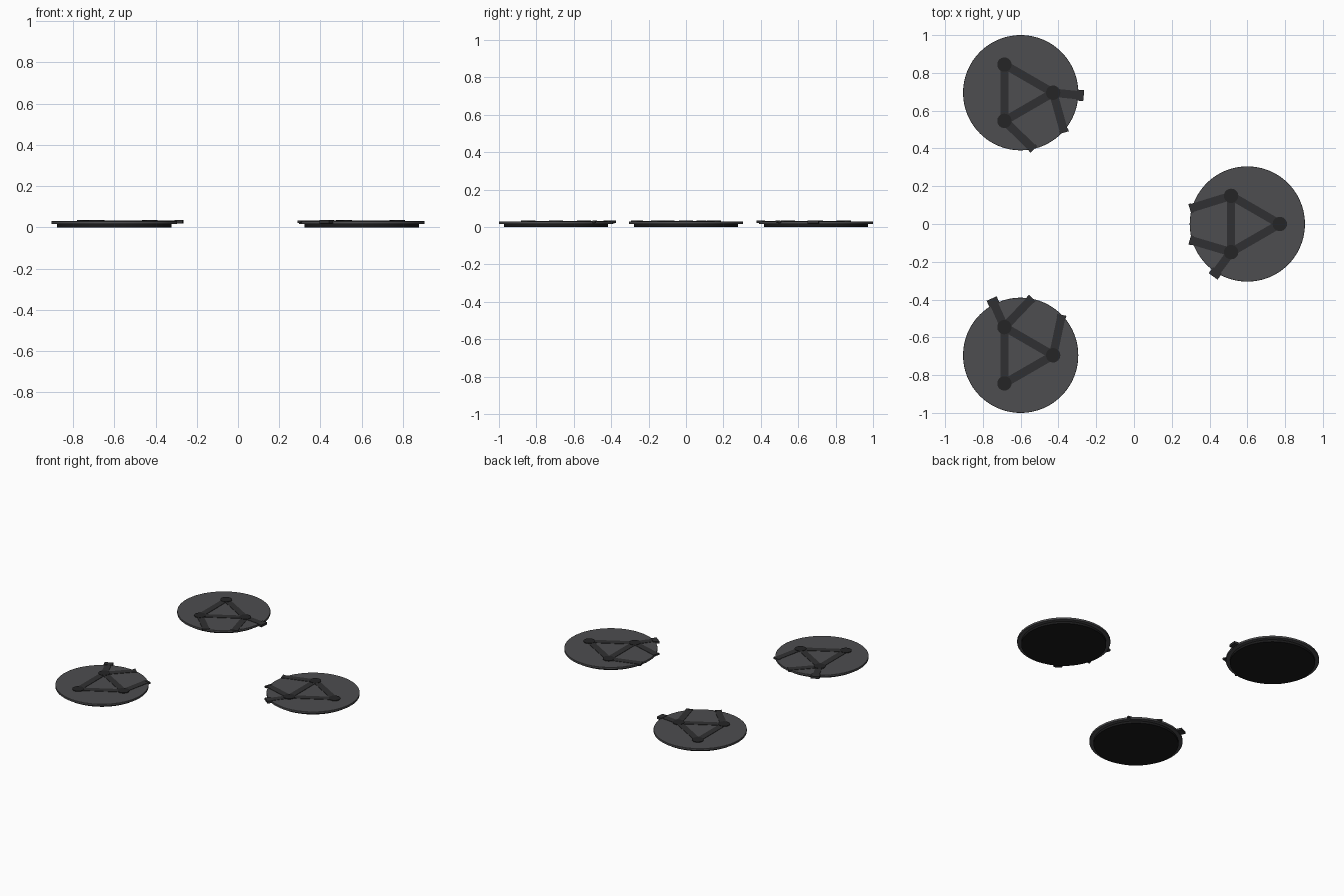
import bpy
from math import atan2, cos, sin, radians, hypot
from mathutils import Vector

if "Cube" in bpy.data.objects:
    bpy.data.objects.remove(bpy.data.objects["Cube"])


def material(name, v, a=1.0):
    m = bpy.data.materials.new(name)
    m.diffuse_color = (v, v, v * 1.05, a)
    m.use_nodes = True
    m.node_tree.nodes["Principled BSDF"].inputs["Base Color"].default_value = m.diffuse_color
    return m


BASE = material("base_black", 0.01)
PLATE = material("plate_grey", 0.075)
LINK = material("link_dark", 0.03)
NODE = material("node_dark", 0.018)


def finish(ob, name, mat, bevel):
    ob.name = name
    ob.data.materials.append(mat)
    bpy.ops.object.transform_apply(location=False, rotation=False, scale=True)
    if bevel:
        b = ob.modifiers.new("bevel", 'BEVEL')
        b.width, b.segments = bevel, 2
        b.limit_method = 'ANGLE'
    return ob


def disc(name, x, y, r, z0, z1, mat, sides=96, bevel=0.0):
    bpy.ops.mesh.primitive_cylinder_add(vertices=sides, radius=r, depth=z1 - z0,
                                        location=(x, y, (z0 + z1) / 2))
    ob = finish(bpy.context.object, name, mat, bevel)
    bpy.ops.object.shade_smooth_by_angle(angle=radians(35))
    return ob


def bar(name, a, b, width, z0, z1, mat):
    a, b = Vector(a), Vector(b)
    d, c = b - a, (a + b) / 2
    bpy.ops.mesh.primitive_cube_add(size=1, location=(c.x, c.y, (z0 + z1) / 2),
                                    rotation=(0, 0, atan2(d.y, d.x)))
    ob = bpy.context.object
    ob.scale = (d.length, width, z1 - z0)
    return finish(ob, name, mat, 0)


# each pad: centre, arms as (node index, end point, has plug)
PADS = [
    ((-0.6, 0.695), [(0, (-0.285, 0.681), True), (0, (-0.370, 0.487), False),
                     (2, (-0.532, 0.397), False)]),
    ((0.6, 0.0), [(1, (0.298, 0.082), False), (2, (0.298, -0.085), False),
                  (2, (0.430, -0.262), True)]),
    ((-0.6, -0.695), [(1, (-0.746, -0.412), True), (1, (-0.541, -0.394), False),
                      (0, (-0.383, -0.484), False)]),
]

for i, ((cx, cy), arms) in enumerate(PADS):
    # foot and top plate
    disc(f"pad_base_{i}", cx, cy, 0.278, 0, 0.019, BASE)
    disc(f"pad_plate_{i}", cx, cy, 0.305, 0.016, 0.031, PLATE, bevel=0.002)
    # triangle of links with round nodes
    nodes = [(cx + 0.172 * cos(radians(t)), cy + 0.172 * sin(radians(t)))
             for t in (0, 120, 240)]
    for k in range(3):
        disc(f"node_{i}_{k}", *nodes[k], 0.038, 0.028, 0.0355, NODE, 32)
        bar(f"link_{i}_{k}", nodes[k], nodes[(k + 1) % 3], 0.044, 0.028, 0.0335, LINK)
    # arms that run out to the rim
    for k, (n, end, plug) in enumerate(arms):
        bar(f"arm_{i}_{k}", nodes[n], end, 0.044, 0.028, 0.0335, LINK)
        d = (Vector(end) - Vector(nodes[n])).normalized()
        e = Vector(end)
        if plug:
            bar(f"plug_{i}_{k}", e - d * 0.02, e + d * 0.019, 0.058, 0.019, 0.0355, LINK)
        else:
            bar(f"arm_clip_{i}_{k}", e - d * 0.012, e + d * 0.003, 0.05, 0.022, 0.0345, LINK)
